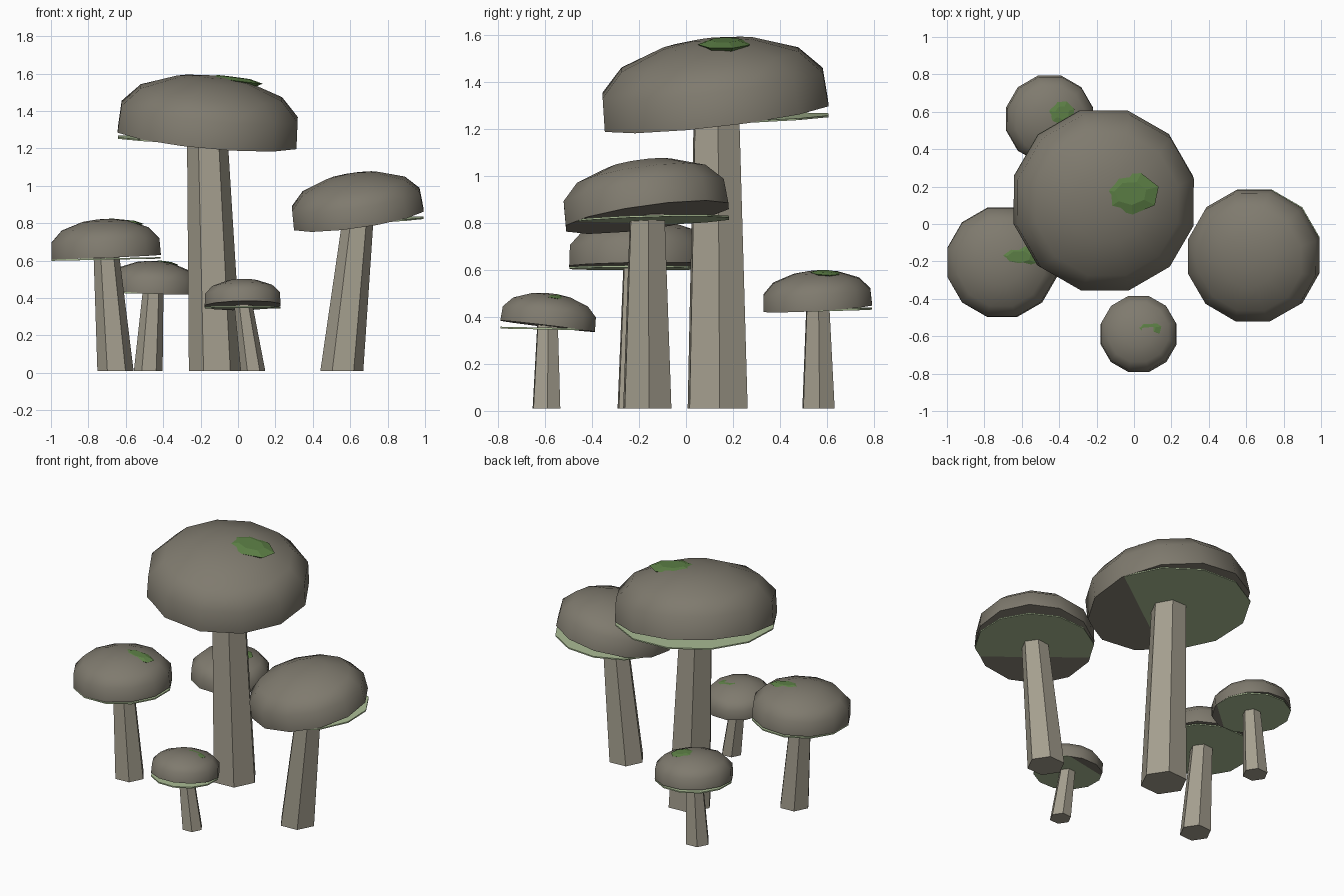
import bpy, bmesh, math
from mathutils import Vector, Matrix

if "Cube" in bpy.data.objects:
    bpy.data.objects.remove(bpy.data.objects["Cube"])


def material(name, rgb):
    m = bpy.data.materials.new(name)
    m.diffuse_color = (*rgb, 1)
    m.use_nodes = True
    m.node_tree.nodes["Principled BSDF"].inputs["Base Color"].default_value = m.diffuse_color
    return m


CAP = material("cap_grey_brown", (0.213, 0.196, 0.157))
STEM = material("stem_beige", (0.376, 0.348, 0.275))
GILL = material("gill_pale_green", (0.413, 0.515, 0.305))
MOSS = material("moss_green", (0.109, 0.216, 0.061))


def loft(name, rings, mat, smooth=None, matrix=Matrix()):
    """Closed solid skinned through rings of points."""
    bm = bmesh.new()
    loops = [[bm.verts.new(matrix @ Vector(p)) for p in ring] for ring in rings]
    n = len(loops[0])
    for a, b in zip(loops, loops[1:]):
        for i in range(n):
            j = (i + 1) % n
            bm.faces.new((a[i], a[j], b[j], b[i]))
    bm.faces.new(loops[0][::-1])
    bm.faces.new(loops[-1])
    bmesh.ops.recalc_face_normals(bm, faces=bm.faces)
    me = bpy.data.meshes.new(name)
    bm.to_mesh(me)
    bm.free()
    me.materials.append(mat)
    ob = bpy.data.objects.new(name, me)
    bpy.context.collection.objects.link(ob)
    if smooth:
        bpy.ops.object.select_all(action='DESELECT')
        ob.select_set(True)
        bpy.context.view_layer.objects.active = ob
        bpy.ops.object.shade_smooth_by_angle(angle=math.radians(smooth))
    return ob


def ring(n, rx, ry, z, turn=0.0, centre=(0, 0)):
    """Regular ring of n points."""
    return [(centre[0] + rx * math.cos(turn + i * math.tau / n),
             centre[1] + ry * math.sin(turn + i * math.tau / n), z) for i in range(n)]


def tilted(x, y, z, slope):
    """Place at a point, leaning so the local floor has the given x and y slopes."""
    normal = Vector((-slope[0], -slope[1], 1)).normalized()
    turn = Vector((0, 0, 1)).rotation_difference(normal)
    return Matrix.Translation((x, y, z)) @ turn.to_matrix().to_4x4()


# Cap profile: radius and height relative to the cap radius
PROFILE = [(1, 0), (0.985, 0.30), (0.79, 0.51), (0.40, 0.655), (0.13, 0.69)]


def mushroom(tag, centre, radius, cap_z, cap_slope, gill_z, gill_slope,
             foot, foot_r, neck_r, moss=None):
    x, y = centre
    # Twelve-sided cap with flat sides facing the axes
    r12 = radius / math.cos(math.pi / 12)
    loft(tag + "_cap",
         [ring(12, r12 * r, r12 * r, radius * h, math.pi / 12) for r, h in PROFILE],
         CAP, 50, tilted(x, y, cap_z, cap_slope))
    # Thin gill disc, less tilted than the cap
    loft(tag + "_gills",
         [ring(12, r12 * 0.995, r12 * 0.995, h, math.pi / 12) for h in (-0.004, 0.004)],
         GILL, None, tilted(x, y, gill_z, gill_slope))
    # Six-sided tapering, leaning stem
    loft(tag + "_stem",
         [ring(6, foot_r, foot_r, 0.01, 0.06, foot),
          ring(6, neck_r, neck_r, cap_z + 0.03, 0.06, centre)], STEM)
    # Faceted moss patch half sunk into the cap
    if moss:
        mx, my, mz, rx, ry, slope = moss
        loft(tag + "_moss",
             [ring(7, rx * k, ry * k, rx * h, 0.3)
              for k, h in ((0.5, -0.28), (1, 0), (0.55, 0.10))],
             MOSS, None, tilted(mx, my, mz, slope))


mushroom("tall", (-0.165, 0.13), 0.48, 1.255, (-0.093, 0.115), 1.243, (-0.035, 0.035),
         (-0.12, 0.135), 0.143, 0.108,
         (-0.02, 0.165, 1.565, 0.16, 0.115, (-0.13, 0.02)))
mushroom("right", (0.645, -0.165), 0.35, 0.825, (0.145, 0.14), 0.812, (0.05, 0.03),
         (0.555, -0.165), 0.115, 0.082)
mushroom("left", (-0.705, -0.205), 0.293, 0.62, (0.04, 0.015), 0.609, (0.02, 0.0),
         (-0.655, -0.205), 0.097, 0.068,
         (-0.615, -0.175, 0.808, 0.115, 0.058, (-0.1, 0.0)))
mushroom("back", (-0.452, 0.562), 0.232, 0.437, (-0.05, 0.06), 0.431, (-0.015, 0.02),
         (-0.48, 0.565), 0.077, 0.054,
         (-0.385, 0.595, 0.588, 0.07, 0.065, (-0.15, -0.05)))
mushroom("front", (0.025, -0.59), 0.203, 0.36, (0.02, -0.12), 0.350, (0.0, -0.02),
         (0.08, -0.595), 0.066, 0.048,
         (0.075, -0.56, 0.487, 0.075, 0.045, (-0.1, -0.12)))
